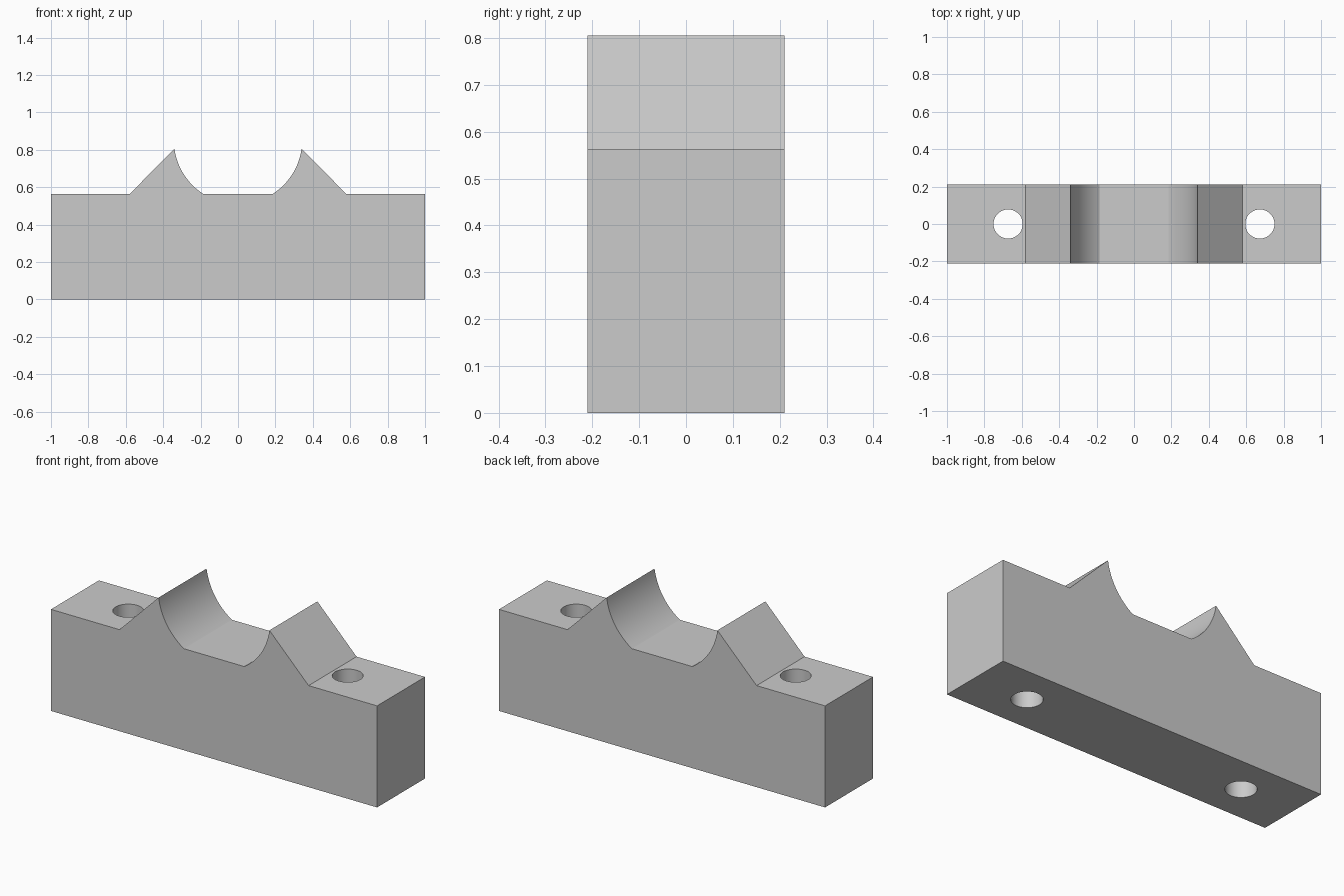
import bpy, bmesh, math

if "Cube" in bpy.data.objects:
    bpy.data.objects.remove(bpy.data.objects["Cube"])

HALF_LEN, HALF_DEPTH, DECK, PEAK = 1.0, 0.21, 0.563, 0.805
CRADLE_Z, CRADLE_R = 0.852, 0.343
HOLE_X, HOLE_R = 0.673, 0.078

grey = bpy.data.materials.new("plain grey")
grey.use_nodes = True
colour = (0.6, 0.6, 0.6, 1)
grey.diffuse_color = colour
grey.node_tree.nodes["Principled BSDF"].inputs["Base Color"].default_value = colour


def new_object(name, bm):
    bmesh.ops.recalc_face_normals(bm, faces=bm.faces)
    mesh = bpy.data.meshes.new(name)
    bm.to_mesh(mesh)
    bm.free()
    mesh.materials.append(grey)
    obj = bpy.data.objects.new(name, mesh)
    bpy.context.collection.objects.link(obj)
    return obj


# Half profile: end, deck, sloped horn, then the round cradle wall
half = [(HALF_LEN, 0), (HALF_LEN, DECK), (0.58, DECK)]
top_angle = math.asin((PEAK - CRADLE_Z) / CRADLE_R)
low_angle = math.asin((DECK - CRADLE_Z) / CRADLE_R)
STEPS = 16
for i in range(STEPS + 1):
    a = top_angle + (low_angle - top_angle) * i / STEPS
    half.append((CRADLE_R * math.cos(a), CRADLE_Z + CRADLE_R * math.sin(a)))
profile = half + [(-x, z) for x, z in reversed(half)]

# Saddle block: mirrored profile extruded through the depth
bm = bmesh.new()
face = bm.faces.new([bm.verts.new((x, -HALF_DEPTH, z)) for x, z in profile])
out = bmesh.ops.extrude_face_region(bm, geom=[face])
verts = [v for v in out["geom"] if isinstance(v, bmesh.types.BMVert)]
bmesh.ops.translate(bm, verts=verts, vec=(0, 2 * HALF_DEPTH, 0))
block = new_object("saddle_block", bm)

# Bolt holes right through both ends
bpy.context.view_layer.objects.active = block
block.select_set(True)
for side, sign in (("left", 1), ("right", -1)):
    bm = bmesh.new()
    bmesh.ops.create_cone(bm, cap_ends=True, segments=48, radius1=HOLE_R,
                          radius2=HOLE_R, depth=2)
    bmesh.ops.translate(bm, verts=bm.verts, vec=(sign * HOLE_X, 0, DECK / 2))
    cutter = new_object(side + "_hole_cutter", bm)
    cutter.hide_render = True
    mod = block.modifiers.new(side + "_hole", 'BOOLEAN')
    mod.operation = 'DIFFERENCE'
    mod.solver = 'EXACT'
    mod.object = cutter
    bpy.ops.object.modifier_apply(modifier=mod.name)
    bpy.data.objects.remove(cutter)

bpy.ops.object.shade_smooth_by_angle(angle=math.radians(25))
